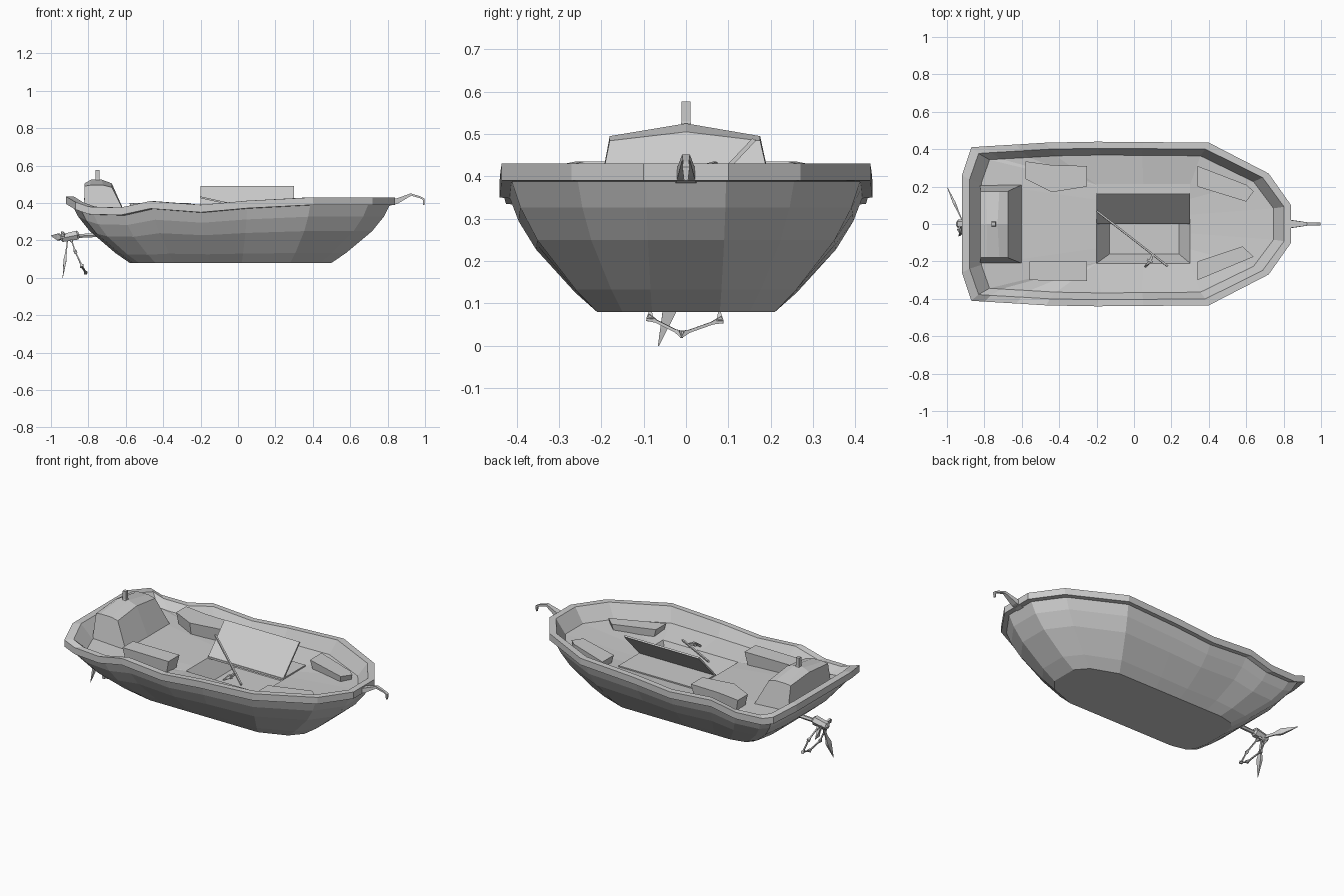
import bpy, bmesh, math
from mathutils import Vector

if "Cube" in bpy.data.objects:
    bpy.data.objects.remove(bpy.data.objects["Cube"])


def make(name, verts, faces):
    bm = bmesh.new()
    vs = [bm.verts.new(v) for v in verts]
    for f in faces:
        bm.faces.new([vs[i] for i in f])
    bmesh.ops.remove_doubles(bm, verts=bm.verts, dist=0.0005)
    bmesh.ops.recalc_face_normals(bm, faces=bm.faces)
    me = bpy.data.meshes.new(name)
    bm.to_mesh(me)
    bm.free()
    ob = bpy.data.objects.new(name, me)
    bpy.context.collection.objects.link(ob)
    return ob


def loft(name, rings, cap_start=True, cap_end=True):
    n = len(rings[0])
    verts = [v for r in rings for v in r]
    faces = [(k*n+i, k*n+(i+1) % n, (k+1)*n+(i+1) % n, (k+1)*n+i)
             for k in range(len(rings)-1) for i in range(n)]
    if cap_start:
        faces.append(tuple(range(n)))
    if cap_end:
        faces.append(tuple(range((len(rings)-1)*n, len(rings)*n)))
    return make(name, verts, faces)


def tube(name, path, radii, sides=5, flat=1.0):
    """Low-poly bar along a path."""
    pts = [Vector(p) for p in path]
    rings = []
    for i, p in enumerate(pts):
        d = (pts[min(i+1, len(pts)-1)] - pts[max(i-1, 0)]).normalized()
        ref = Vector((0, 1, 0)) if abs(d.y) < 0.8 else Vector((0, 0, 1))
        u = d.cross(ref).normalized()
        v = d.cross(u)
        rings.append([p + radii[i]*(u*math.cos(a)*flat + v*math.sin(a))
                      for a in [math.tau*(k+0.5)/sides for k in range(sides)]])
    return loft(name, rings)


def prism(name, outline, z0, z1, grow=0.0):
    c = sum((Vector(p) for p in outline), Vector((0, 0)))/len(outline)
    low = [(p[0]-(p[0]-c.x)*grow, p[1]-(p[1]-c.y)*grow, z0) for p in outline]
    return loft(name, [low, [(x, y, z1) for x, y in outline]])


# Hull: rim x, rim half width, rim height, bottom x, bottom half width
half = [(.84, .10, .43, .50, .08), (.72, .27, .43, .44, .15),
        (.40, .435, .43, .28, .21), (.05, .438, .412, .02, .21),
        (-.20, .44, .39, -.15, .21), (-.47, .435, .41, -.34, .21),
        (-.63, .425, .375, -.44, .21), (-.80, .415, .38, -.53, .19),
        (-.87, .41, .405, -.56, .16), (-.92, .26, .435, -.58, .08)]
loop = half + [(x, -y, z, bx, -by) for x, y, z, bx, by in reversed(half)]
DECK = .32


def hull_ring(t, bulge):
    return [(bx+(x*.965-bx)*bulge, by+(y*.945-by)*bulge, .08+(z-.042-.08)*t)
            for x, y, z, bx, by in loop]


def rim_ring(inset, dz):
    return [(x*(1-inset*.9), y*(1-inset*1.6), z+dz) for x, y, z, _, _ in loop]


def deck_ring(inset):
    return [(x*(1-inset*.9), y*(1-inset*1.3), DECK+.01+(z-.37)*.3)
            for x, y, z, _, _ in loop]


def clamp(v, a, b):
    return max(a, min(b, v))


def hatch_ring(x0, x1, y0, y1, z):
    return [(clamp(x, x0, x1), clamp(y*.5, y0, y1), z) for x, y, *_ in loop]


loft("hull_and_deck", [
    hull_ring(0, 0), hull_ring(.17, .25), hull_ring(.55, .7), hull_ring(.8, .9),
    hull_ring(1, 1), rim_ring(0, -.04), rim_ring(0, 0), rim_ring(.05, 0),
    deck_ring(.125),
    hatch_ring(-.2, .3, -.21, .21, DECK),
    hatch_ring(-.13, .24, -.16, .16, .22)])

# Hatch: one fixed half and one half folded open over it
prism("hatch_cover", [(-.2, 0), (.3, 0), (.3, .215), (-.2, .215)], DECK-.004, DECK+.008)
section = [(.0, DECK+.005), (.008, DECK-.002), (.165, .484), (.157, .49)]
loft("open_hatch_lid", [[(x, y, z) for y, z in section] for x in (-.2, .3)])

# Long tool resting on the hatch
tube("pole", [(-.2, .07, .43), (.18, -.225, .345)], [.007, .007], 4)
tube("pole_hook", [(.06, -.23, .34), (.085, -.20, .36), (.10, -.165, .365)],
     [.006, .012, .006], 4)
tube("pole_grip", [(.07, -.19, .355), (.10, -.205, .355)], [.008, .008], 4)

# Seats along the sides: outline and top height
seats = {
    "rear_left_seat": ([(-.58, .335), (-.44, .315), (-.25, .31), (-.25, .20), (-.44, .17), (-.58, .24)], .40),
    "rear_right_seat": ([(-.56, -.30), (-.25, -.305), (-.25, -.20), (-.56, -.20)], .40),
    "front_left_seat": ([(.34, .31), (.60, .21), (.64, .175), (.60, .12), (.34, .20)], .375),
    "front_right_seat": ([(.34, -.30), (.34, -.20), (.58, -.12), (.64, -.175)], .375)}
for name, (outline, top) in seats.items():
    prism(name, outline, DECK-.005, top, .12)


# Cabin: cross sections along y, rising to a peak under the chimney
def cabin_section(y_low, y_top, drop, back, front):
    return [(-.825, y_low, .31), (-.82, y_top, .505-drop*.5), (back, y_top, .525-drop),
            (front, y_top, .525-drop), (-.675, y_top, .505-drop*.7),
            (-.588, y_low, .31)]


loft("cabin", [cabin_section(-.215, -.18, .03, -.79, -.72),
               cabin_section(0, 0, 0, -.785, -.73),
               cabin_section(.215, .175, .03, -.79, -.72)])
tube("chimney", [(-.75, 0, .50), (-.75, 0, .53), (-.75, 0, .577)], [.024, .015, .015], 4)

# Bow figurehead
tube("bowsprit", [(.80, 0, .40), (.85, 0, .41), (.925, 0, .445), (.975, 0, .43),
                  (.993, 0, .42), (.993, 0, .39)],
     [.036, .028, .013, .010, .012, .007], 4, .7)

# Propeller shaft, hub and blades
tube("propeller_shaft", [(-.72, 0, .23), (-.86, 0, .223)], [.012, .012], 6)
tube("propeller_hub", [(-.85, 0, .23), (-.86, 0, .228), (-.94, 0, .212), (-.95, 0, .21)],
     [.018, .028, .024, .010], 6)
for name, tip in (("lower_blade", (-.937, -.065, .0)), ("side_blade", (-1.0, .20, .225))):
    a, b = Vector((-.91, 0, .21)), Vector(tip)
    tube(name, [a, a.lerp(b, .35), a.lerp(b, .55), b], [.009, .012, .025, .002], 4, .45)
tube("small_blade", [(-.92, 0, .22), (-.94, -.03, .235), (-.925, -.065, .22)],
     [.008, .018, .003], 4, .5)

# Linked loop hanging from the hub, with a knob at each joint
joints = [(-.89, .01, .20), (-.87, .075, .14), (-.835, .08, .06), (-.815, -.01, .028),
          (-.835, -.085, .065), (-.87, -.08, .14), (-.89, -.01, .20)]
for i, (p, q) in enumerate(zip(joints, joints[1:])):
    p, q = Vector(p), Vector(q)
    tube("loop_link_%d" % i, [p.lerp(q, -.05), p.lerp(q, .2), p.lerp(q, .8), p.lerp(q, 1.05)],
         [.012, .005, .005, .012], 4)
